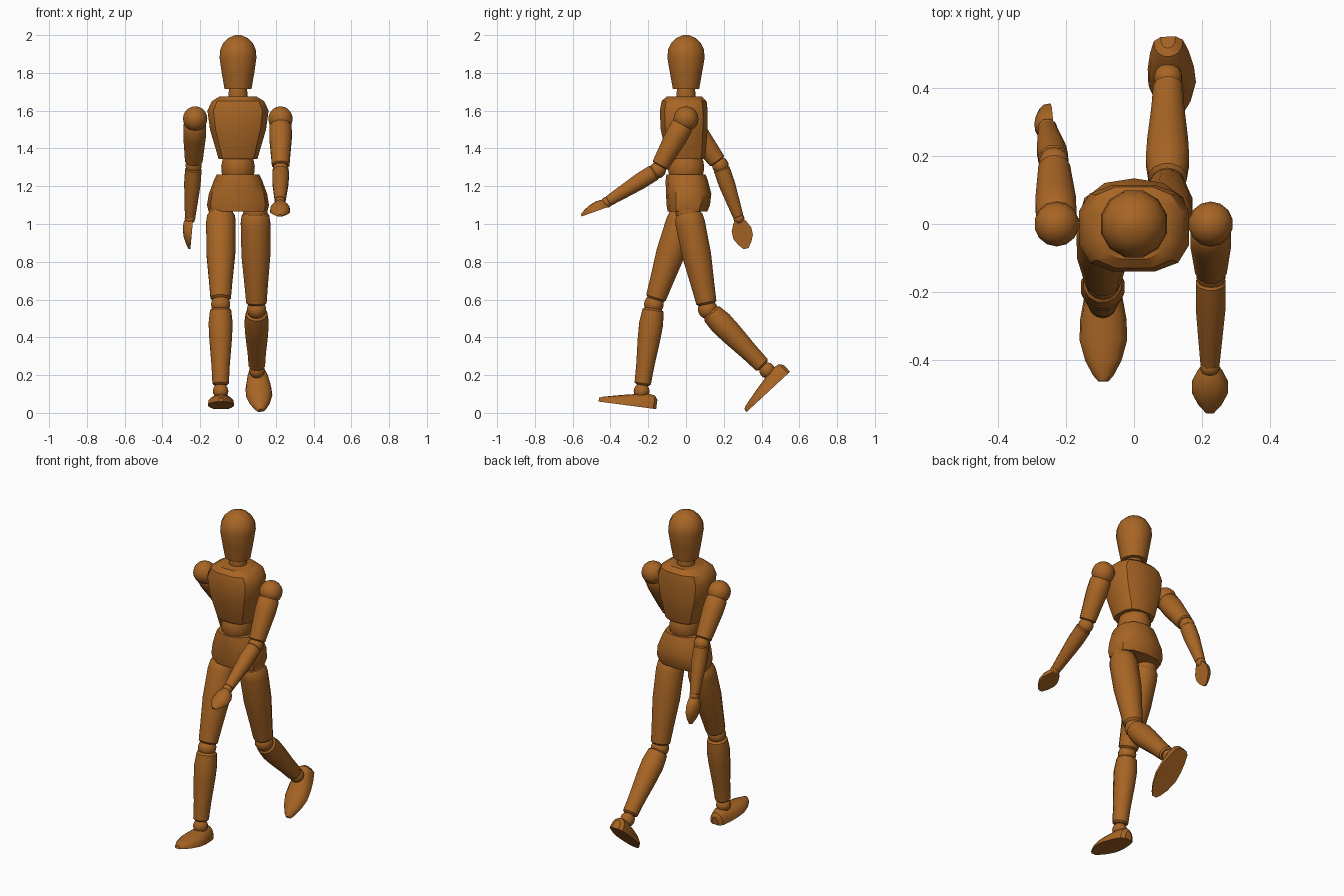
import bpy, bmesh, math
from mathutils import Vector as V

if "Cube" in bpy.data.objects:
    bpy.data.objects.remove(bpy.data.objects["Cube"])

wood = bpy.data.materials.new("warm_brown_wood")
wood.diffuse_color = (0.39, 0.13, 0.018, 1)
wood.use_nodes = True
wood.node_tree.nodes["Principled BSDF"].inputs["Base Color"].default_value = wood.diffuse_color


def finish(name, bm):
    bmesh.ops.recalc_face_normals(bm, faces=bm.faces)
    me = bpy.data.meshes.new(name)
    bm.to_mesh(me)
    bm.free()
    me.materials.append(wood)
    ob = bpy.data.objects.new(name, me)
    bpy.context.collection.objects.link(ob)
    return ob


def loft(name, rings):
    """Skin a list of equal-length point rings and cap both ends."""
    bm = bmesh.new()
    rows = [[bm.verts.new(p) for p in r] for r in rings]
    n = len(rows[0])
    for a, b in zip(rows, rows[1:]):
        for i in range(n):
            j = (i + 1) % n
            bm.faces.new((a[i], a[j], b[j], b[i]))
    bm.faces.new(rows[0])
    bm.faces.new(rows[-1])
    return finish(name, bm)


def body(name, sections, n=12, power=2.0, phase=0.5):
    """Upright solid; sections are (z, y centre, half width, half depth)."""
    def s(v):
        return math.copysign(abs(v) ** (2 / power), v)
    rings = []
    for z, cy, rx, ry in sections:
        angs = [2 * math.pi * (i + phase) / n for i in range(n)]
        rings.append([V((rx * s(math.cos(a)), cy + ry * s(math.sin(a)), z)) for a in angs])
    return loft(name, rings)


def limb(name, p0, p1, profile, n=12):
    """Turned limb between two joints; profile is (fraction, radius)."""
    p0, p1 = V(p0), V(p1)
    d = (p1 - p0).normalized()
    u = V((1, 0, 0))
    u = (u - d * u.dot(d)).normalized()
    w = d.cross(u)
    rings = []
    for t, r in profile:
        c = p0.lerp(p1, t)
        rings.append([c + r * (u * math.cos(a) + w * math.sin(a))
                      for a in (2 * math.pi * (i + .5) / n for i in range(n))])
    return loft(name, rings)


def ball(name, p, r):
    bm = bmesh.new()
    bmesh.ops.create_uvsphere(bm, u_segments=14, v_segments=10, radius=r)
    bmesh.ops.translate(bm, verts=bm.verts, vec=V(p))
    return finish(name, bm)


def flat_sole(name, start, end, up, sections):
    """Flat-bottomed rounded solid for feet and hands; (fraction, half width, height)."""
    start, end, up = V(start), V(end), V(up)
    d = (end - start).normalized()
    up = (up - d * up.dot(d)).normalized()
    side = d.cross(up)
    rings = []
    for t, w, h in sections:
        c = start.lerp(end, t)
        rings.append([c + side * w * math.cos(a) + up * h * math.sin(a) ** 0.8
                      for a in (math.pi * min(max(i, 0.0001), 7.9999) / 8 for i in range(9))])
    return loft(name, rings)


# head, neck and trunk
body("head", [(1.715, 0, .074, .072), (1.8, 0, .089, .088), (1.88, 0, .101, .102),
              (1.925, 0, .097, .098), (1.96, 0, .08, .08), (1.985, 0, .053, .053),
              (2.0, 0, .015, .015)], n=12)
body("neck", [(1.66, 0, .05, .05), (1.69, 0, .053, .053), (1.73, 0, .045, .045)])
body("chest", [(1.345, 0, .106, .1), (1.36, 0, .11, .106), (1.5, -.01, .152, .127),
               (1.6, -.012, .166, .13), (1.65, -.01, .142, .122), (1.675, -.01, .1, .095)],
     power=2.8)
body("waist", [(1.24, 0, .08, .085), (1.27, 0, .089, .096), (1.305, 0, .092, .1),
               (1.335, 0, .086, .094), (1.36, 0, .08, .085)])
body("pelvis", [(1.065, .008, .155, .105), (1.1, .012, .164, .115), (1.16, .014, .154, .12),
                (1.23, .004, .128, .112), (1.262, 0, .112, .104)], power=2.4, phase=0)

THIGH = [(0, .06), (.05, .076), (.12, .081), (.45, .079), (.75, .064), (.93, .056), (.95, .045)]
SHIN = [(.04, .042), (.07, .058), (.22, .066), (.4, .062), (.7, .05), (.91, .045), (.93, .035)]
UPPER_ARM = [(.1, .05), (.15, .061), (.35, .062), (.7, .053), (.9, .048), (.92, .04)]
FOREARM = [(.05, .038), (.08, .045), (.35, .045), (.7, .036), (.96, .029), (.98, .022)]
FOOT = [(0, .022, .05), (.05, .043, .07), (.2, .057, .078), (.4, .068, .064),
        (.6, .07, .052), (.8, .053, .038), (.94, .03, .028), (1, .014, .02)]
HAND = [(0, .022, .04), (.12, .036, .048), (.35, .053, .05), (.6, .053, .042),
        (.82, .036, .028), (1, .013, .012)]

# legs: hip, knee, ankle, heel, toe, foot up direction
legs = {
    "right": ((-.09, -.01, 1.065), (-.092, -.17, .575), (-.092, -.235, .115),
              (-.09, -.158, .02), (-.09, -.463, .06), (0, .13, 1)),
    "left": ((.092, .01, 1.065), (.098, .115, .548), (.1, .43, .225),
             (.1, .55, .217), (.12, .322, .006), (0, -.68, .73)),
}
for s, (hip, knee, ankle, heel, toe, up) in legs.items():
    ball(s + "_hip_joint", hip, .066)
    limb(s + "_thigh", hip, knee, THIGH)
    ball(s + "_knee_joint", knee, .052)
    limb(s + "_shin", knee, ankle, SHIN)
    ball(s + "_ankle_joint", ankle, .042)
    flat_sole(s + "_foot", heel, toe, up, FOOT)

# arms: shoulder, elbow, wrist, palm start, palm end, back of hand direction
arms = {
    "right": ((-.227, 0, 1.557), (-.235, .182, 1.31), (-.254, .28, 1.03),
              (-.238, .28, 1.025), (-.252, .318, .87), (-1, 0, .1)),
    "left": ((.225, 0, 1.557), (.226, -.15, 1.285), (.223, -.42, 1.115),
             (.223, -.412, 1.09), (.223, -.553, 1.04), (0, -.34, .94)),
}
for s, (shoulder, elbow, wrist, p0, p1, up) in arms.items():
    ball(s + "_shoulder_joint", shoulder, .066)
    limb(s + "_upper_arm", shoulder, elbow, UPPER_ARM)
    ball(s + "_elbow_joint", elbow, .044)
    limb(s + "_forearm", elbow, wrist, FOREARM)
    ball(s + "_wrist_joint", wrist, .029)
    flat_sole(s + "_hand", p0, p1, up, HAND)

# smooth shading with crisp turned edges
for ob in bpy.context.collection.objects:
    ob.select_set(True)
    bpy.context.view_layer.objects.active = ob
bpy.ops.object.shade_smooth_by_angle(angle=math.radians(35))
